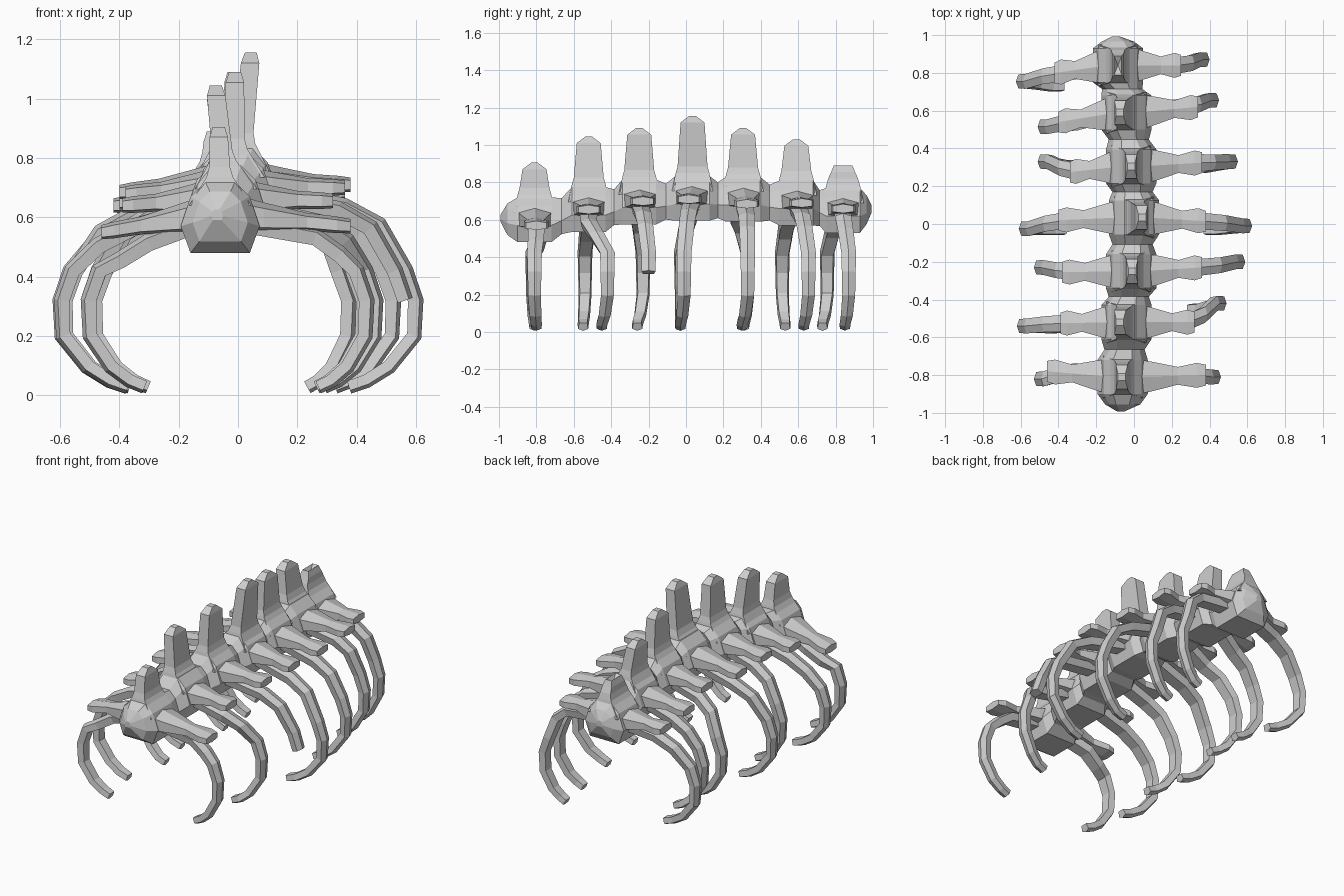
import bpy, bmesh, math
from mathutils import Vector

if "Cube" in bpy.data.objects:
    bpy.data.objects.remove(bpy.data.objects["Cube"])

bone = bpy.data.materials.new("bone grey")
bone.diffuse_color = (0.62, 0.62, 0.62, 1)
bone.use_nodes = True
bone.node_tree.nodes["Principled BSDF"].inputs["Base Color"].default_value = bone.diffuse_color


def loft(name, rings):
    """Skin a list of equal-length vertex rings and cap both ends."""
    bm = bmesh.new()
    vs = [[bm.verts.new(p) for p in r] for r in rings]
    n = len(rings[0])
    for a, b in zip(vs, vs[1:]):
        for i in range(n):
            j = (i + 1) % n
            bm.faces.new((a[i], a[j], b[j], b[i]))
    for r in (vs[0], vs[-1]):
        bmesh.ops.poke(bm, faces=[bm.faces.new(r)])
    bmesh.ops.recalc_face_normals(bm, faces=bm.faces)
    me = bpy.data.meshes.new(name)
    bm.to_mesh(me)
    bm.free()
    me.materials.append(bone)
    ob = bpy.data.objects.new(name, me)
    bpy.context.collection.objects.link(ob)
    return ob


# Each vertebra: y, body x, body bottom z, spine tip x, spine tip z
VERTS = [
    (-0.81, -0.06, 0.48, -0.065, 0.905),
    (-0.52, -0.04, 0.535, -0.075, 1.045),
    (-0.25, -0.015, 0.575, -0.01, 1.09),
    (0.035, 0.0, 0.595, 0.043, 1.155),
    (0.305, -0.015, 0.59, -0.015, 1.09),
    (0.59, -0.04, 0.57, -0.075, 1.03),
    (0.84, -0.085, 0.53, -0.085, 0.89),
]
# Each side: process tip x, y, z, then rib reach, rib middle y, rib end y
RIGHT = [
    (0.38, -0.80, 0.57, 0.46, -0.81, -0.80),
    (0.32, -0.52, 0.655, 0.49, -0.42, -0.45),
    (0.36, -0.23, 0.70, 0.59, -0.20, -0.20),
    (0.38, 0.015, 0.71, 0.625, -0.01, -0.03),
    (0.36, 0.325, 0.685, 0.55, 0.33, 0.30),
    (0.34, 0.62, 0.69, 0.45, 0.655, 0.63),
    (0.25, 0.84, 0.66, 0.40, 0.87, 0.85),
]
LEFT = [
    (0.46, -0.78, 0.55, 0.53, -0.82, -0.81),
    (0.39, -0.525, 0.64, 0.62, -0.54, -0.55),
    (0.38, -0.255, 0.68, 0.53, -0.23, -0.26),
    (0.40, 0.02, 0.685, 0.61, -0.025, -0.03),
    (0.34, 0.275, 0.68, 0.51, 0.33, 0.31),
    (0.40, 0.54, 0.65, 0.51, 0.515, 0.53),
    (0.42, 0.80, 0.64, 0.625, 0.755, 0.73),
]


def body_ring(x, y, zb, s=1.0, pivot=0.13):
    half = [(0.10, 0.0), (0.133, 0.09), (0.10, 0.19), (0.05, 0.24)]
    prof = half + [(-a, b) for a, b in reversed(half)]
    return [(x + a * s, y, zb + pivot + (b - pivot) * s) for a, b in prof]


# Vertebra column: swollen bodies pinched at the joints, pointed ends
rings = []
for i, (y, x, zb, _, _) in enumerate(VERTS):
    if i == 0:
        rings += [body_ring(x - 0.01, -0.992, zb, 0.15),
                  body_ring(x, -0.955, zb, 0.7)]
    rings += [body_ring(x, y - 0.09, zb), body_ring(x, y + 0.09, zb)]
    if i < 6:
        y2, x2, z2 = VERTS[i + 1][:3]
        rings.append(body_ring((x + x2) / 2, (y + y2) / 2,
                               (zb + z2) / 2, 0.8, 0.08))
    else:
        rings += [body_ring(x, 0.965, zb, 0.65),
                  body_ring(x - 0.01, 0.993, zb, 0.15)]
loft("vertebra_column", rings)


# Upright spines rising from each vertebra
def spine(i, y, x, zb, tx, tz):
    end = i in (0, 6)

    def r(t, z, hx, hy):
        cx = x + (tx - x) * t
        return [(cx - hx, y - hy, z), (cx + hx, y - hy, z),
                (cx + hx, y + hy, z), (cx - hx, y + hy, z)]
    ob = loft(f"upright_spine_{i + 1}", [
        r(0, zb + 0.16, 0.105, 0.11),
        r(0.3, zb + 0.255, 0.045, 0.09),
        r(0.4, zb + 0.29, 0.035, 0.08),
        r(0.95, tz - 0.035, 0.031, 0.064),
        r(1, tz, 0.02, 0.05 if i == 6 else 0.018)])
    if i == 6:   # worn notch in the last spine
        ob.data.vertices[len(ob.data.vertices) - 1].co.z -= 0.03


# Flared side process and curved rib on one side of a vertebra
def side_bones(i, s, tag, vert, data):
    y, x, zb = vert[:3]
    px, py, pz, reach, ry, ey = data
    root = Vector((x + s * 0.05, y, zb + 0.13))
    tip = Vector((s * px, py, pz))
    shape = [(0, .095, .065), (0.25, .08, .05), (0.62, .047, .03),
             (0.88, .066, .028), (1, .055, .024)]
    rs = []
    for t, hy, hz in shape:
        c = root.lerp(tip, t)
        rs.append([c + Vector((0, a * hy, b * hz)) for a, b in
                   ((-1, -.7), (0, -1), (1, -.7), (1, .6), (0, 1), (-1, .6))])
    loft(f"side_process_{tag}_{i + 1}", rs)

    # Rib: inward curve scales with how far it reaches
    top = pz - (0.02 if i == 0 else 0.04 if i == 6 else 0.06)
    R = reach - 0.026
    k0 = R / 0.6
    path = [(abs(x + s * 0.07), zb + 0.10, y),
            (R - 0.24 * k0, top - 0.015, py),
            (R - 0.125 * k0, top - 0.075, py + (ry - py) * 0.4),
            (R - 0.035, 0.42, ry), (R, 0.32, ry), (R - 0.005, 0.20, ry),
            (R - 0.09 * k0, 0.095, (ry + ey) / 2),
            (R - 0.165 * k0, 0.048, ey), (R - 0.225 * k0, 0.027, ey)]
    if tag == "right" and i == 2:   # broken short rib
        path = path[:5]
    pts = [Vector((s * a, c, b)) for a, b, c in path]
    pts[0].x = x + s * 0.07
    rs = []
    Y = Vector((0, 1, 0))
    for k, p in enumerate(pts):
        d = pts[min(k + 1, len(pts) - 1)] - pts[max(k - 1, 0)]
        d.y = 0
        out = Vector((d.z, 0, -d.x)).normalized() * -s   # away from the cage
        f = k / 8
        hy, h = 0.047 - 0.02 * f, 0.031 - 0.009 * f
        rs.append([p + Y * a * hy + out * b * h for a, b in
                   ((-1, .5), (-.8, -1), (.8, -1), (1, .5), (0, 1))])
    loft(f"rib_{tag}_{i + 1}", rs)


for i, v in enumerate(VERTS):
    spine(i, *v)
    side_bones(i, 1, "right", v, RIGHT[i])
    side_bones(i, -1, "left", v, LEFT[i])
